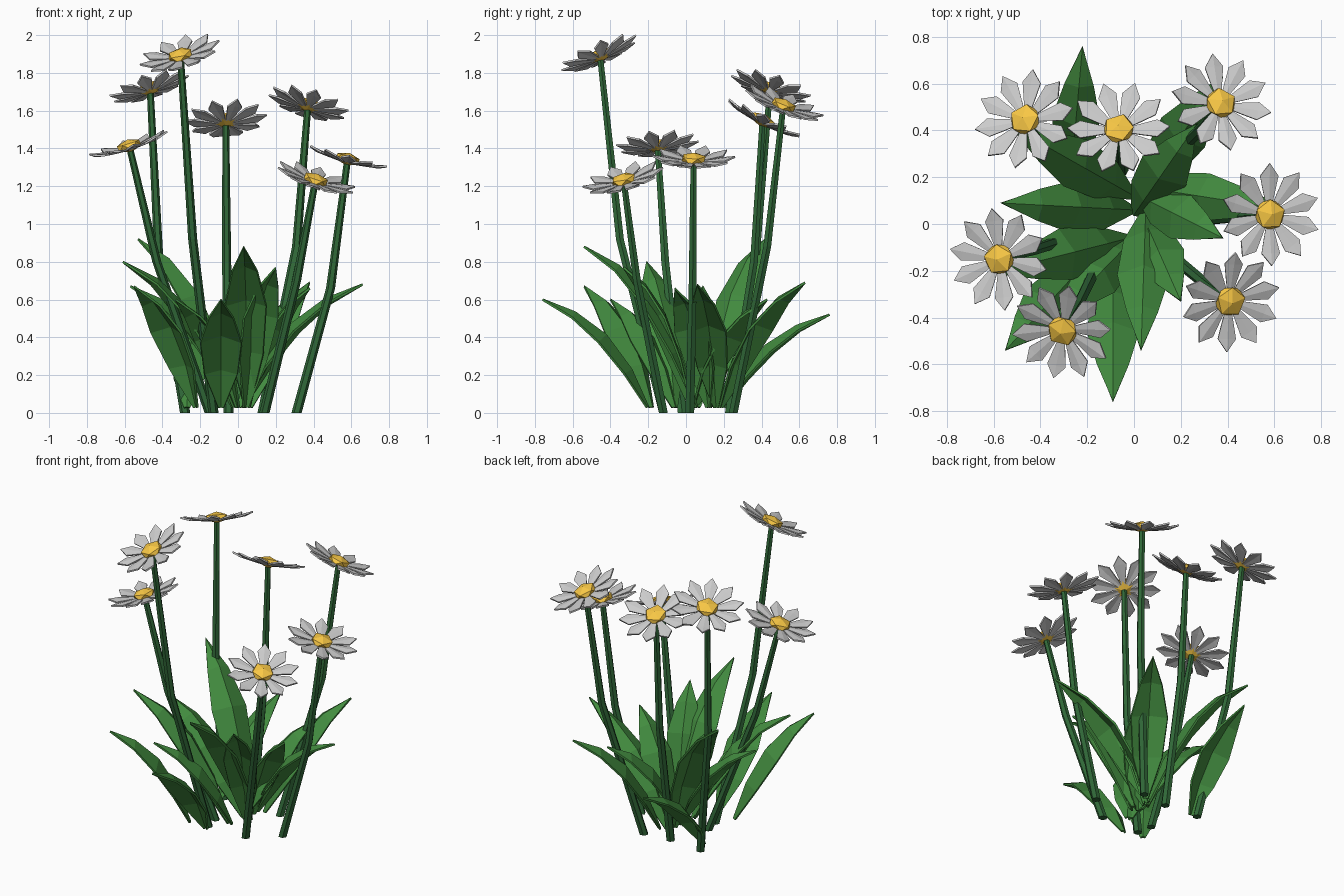
import bpy, bmesh, math
from mathutils import Vector, Matrix

if "Cube" in bpy.data.objects:
    bpy.data.objects.remove(bpy.data.objects["Cube"])


def material(name, rgb):
    m = bpy.data.materials.new(name)
    m.diffuse_color = (*rgb, 1)
    m.use_nodes = True
    m.node_tree.nodes["Principled BSDF"].inputs["Base Color"].default_value = m.diffuse_color
    return m


WHITE = material("petal_white", (0.95, 0.95, 0.92))
YELLOW = material("center_yellow", (0.95, 0.58, 0.06))
LEAF = material("leaf_green", (0.055, 0.26, 0.05))
STEM = material("stem_green", (0.03, 0.14, 0.04))


def finish(bm, name, mat, thickness=0):
    if not thickness:
        bmesh.ops.recalc_face_normals(bm, faces=bm.faces)
    mesh = bpy.data.meshes.new(name)
    bm.to_mesh(mesh)
    bm.free()
    mesh.materials.append(mat)
    ob = bpy.data.objects.new(name, mesh)
    bpy.context.collection.objects.link(ob)
    if thickness:
        mod = ob.modifiers.new("thickness", "SOLIDIFY")
        mod.thickness = thickness
        mod.offset = 0


def bridge(bm, rows, closed=False):
    """Skin consecutive rows of points with faces."""
    rows = [[bm.verts.new(p) for p in row] for row in rows]
    n = len(rows[0])
    for a, b in zip(rows, rows[1:]):
        for i in range(n if closed else n - 1):
            j = (i + 1) % n
            bm.faces.new((a[i], a[j], b[j], b[i]))
    return rows


def make_blade(bm, spine, side, widths, fold):
    """Pointed blade: raised midrib with both edges folded down."""
    rows = []
    for i, (p, w) in enumerate(zip(spine[:-1], widths)):
        tangent = spine[i + 1] - spine[max(i - 1, 0)]
        down = -side.cross(tangent).normalized() * fold * w
        rows.append([p - side * w + down, p, p + side * w + down])
    last = bridge(bm, rows)[-1]
    tip = bm.verts.new(spine[-1])
    for i in range(2):
        bm.faces.new((last[i], last[i + 1], tip))


def stem(name, base, kink, top):
    bm = bmesh.new()
    rows = []
    for p, r in ((base, 0.027), (kink, 0.024), (top, 0.018)):
        rows.append([Vector(p) + Vector((r * math.cos(a), r * math.sin(a), 0))
                     for a in (k * math.tau / 6 for k in range(6))])
    rings = bridge(bm, rows, True)
    bm.faces.new(rings[0])
    bm.faces.new(rings[-1])
    finish(bm, name, STEM)


def flower_head(name, pos, tilt, spin):
    # heads lean outward from the clump
    axis = Vector((-pos[1], pos[0], 0)).normalized()
    mat = (Matrix.Translation(pos) @ Matrix.Rotation(math.radians(tilt), 4, axis)
           @ Matrix.Rotation(math.radians(spin), 4, "Z"))
    bm = bmesh.new()
    for k in range(10):
        rot = Matrix.Rotation(k * math.tau / 10, 3, "Z")
        spine = [rot @ Vector((r, 0, z)) for r, z in
                 ((0.03, -0.012), (0.10, -0.002), (0.165, 0.008), (0.22, 0.019))]
        make_blade(bm, spine, rot @ Vector((0, -1, 0)), (0.01, 0.026, 0.04), 0.15)
    bm.transform(mat)
    finish(bm, name + "_petals", WHITE, 0.01)
    bm = bmesh.new()
    bmesh.ops.create_icosphere(bm, subdivisions=1, radius=0.072)
    bm.transform(mat @ Matrix.Translation((0, 0, 0.004)) @ Matrix.Diagonal((1, 1, 0.48, 1)))
    finish(bm, name + "_center", YELLOW)


# Flowers: stem base, kink, head position, tilt and spin in degrees
flowers = [
    ((-0.28, 0.25), (-0.42, 0.37, 0.83), (-0.465, 0.445, 1.715), 24, 10),
    ((-0.05, 0.23), (-0.06, 0.36, 0.80), (-0.065, 0.405, 1.545), 27, 0),
    ((0.13, 0.25), (0.31, 0.43, 0.88), (0.37, 0.515, 1.625), 25, 26),
    ((0.31, 0.02), (0.49, 0.035, 0.66), (0.58, 0.04, 1.34), 15, 19),
    ((0.14, -0.12), (0.31, -0.26, 0.70), (0.41, -0.33, 1.23), 23, 15),
    ((-0.13, -0.12), (-0.24, -0.35, 0.92), (-0.305, -0.455, 1.89), 27, 6),
    ((-0.15, -0.02), (-0.43, -0.11, 0.80), (-0.575, -0.15, 1.41), 18, 25),
]
for i, (base, kink, head, tilt, spin) in enumerate(flowers, 1):
    stem(f"stem_{i}", (*base, 0.0), kink, head)
    flower_head(f"flower_{i}", head, tilt, spin)

# Leaves: base position, tip position, half width
leaves = [
    ((-0.27, 0.20), (-0.22, 0.76, 0.52), 0.10),
    ((0.00, 0.06), (-0.57, 0.09, 0.67), 0.11),
    ((-0.09, -0.20), (-0.09, -0.76, 0.60), 0.11),
    ((0.05, 0.06), (0.03, -0.54, 0.88), 0.11),
    ((-0.22, -0.18), (-0.55, -0.54, 0.67), 0.11),
    ((0.04, 0.03), (0.20, -0.33, 0.77), 0.10),
    ((0.02, 0.12), (0.38, -0.06, 0.66), 0.10),
    ((0.02, 0.16), (0.66, 0.06, 0.68), 0.10),
    ((0.06, 0.18), (0.38, 0.63, 0.69), 0.11),
    ((0.00, 0.04), (0.27, 0.43, 0.60), 0.11),
    ((0.00, 0.12), (-0.53, 0.42, 0.92), 0.11),
    ((-0.02, -0.06), (-0.61, -0.21, 0.80), 0.11),
    ((0.00, -0.06), (-0.33, -0.40, 0.60), 0.10),
]
for i, (base, tip, w) in enumerate(leaves, 1):
    base, tip = Vector((*base, 0.03)), Vector(tip)
    span = Vector((tip.x - base.x, tip.y - base.y, 0))
    rise = tip.z - base.z
    spine = [base + span * h + Vector((0, 0, rise * v)) for h, v in
             ((0, 0), (0.16, 0.35), (0.40, 0.67), (0.69, 0.88), (1, 1))]
    side = span.normalized().cross(Vector((0, 0, 1)))
    bm = bmesh.new()
    make_blade(bm, spine, side, (0.015, w * 0.8, w, w * 0.6), 0.5)
    finish(bm, f"leaf_{i}", LEAF, 0.012)
